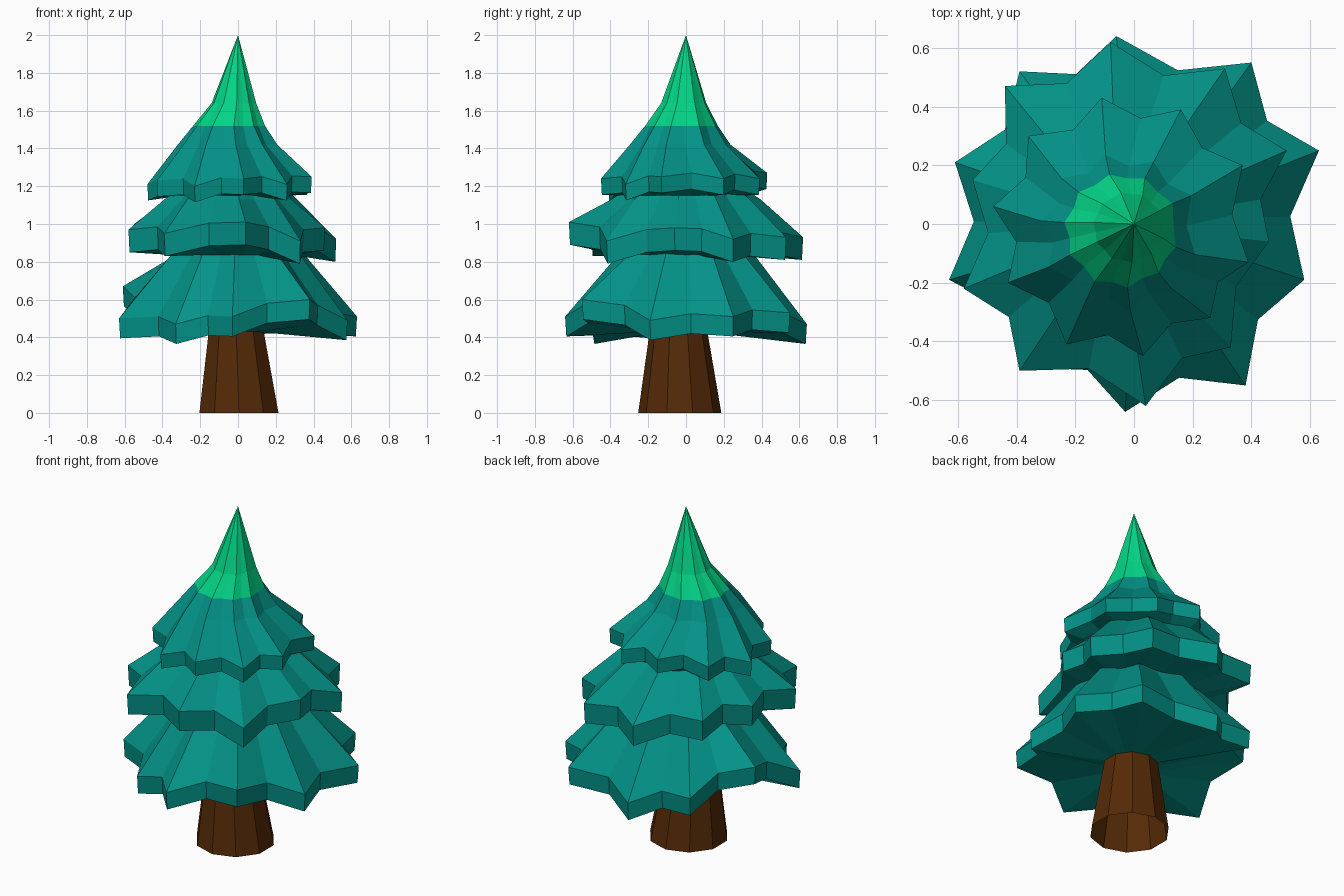
import bpy, math
from mathutils import Vector

if "Cube" in bpy.data.objects:
    bpy.data.objects.remove(bpy.data.objects["Cube"])


def material(name, rgb):
    m = bpy.data.materials.new(name)
    m.diffuse_color = (*rgb, 1)
    m.use_nodes = True
    m.node_tree.nodes["Principled BSDF"].inputs["Base Color"].default_value = m.diffuse_color
    return m


TEAL = material("teal needles", (0.001, 0.29, 0.245))
GREEN = material("bright green tip", (0.001, 0.66, 0.24))
BROWN = material("brown bark", (0.089, 0.023, 0.002))


def loft(name, rings, mats, apex=None, tip_from=None):
    """Skin counter-clockwise rings from bottom to top."""
    n = len(rings[0])
    verts = [p for r in rings for p in r]
    faces, ids = [], []
    for k in range(len(rings) - 1):
        for i in range(n):
            j = (i + 1) % n
            faces.append((k*n + i, k*n + j, (k+1)*n + j, (k+1)*n + i))
            ids.append(1 if tip_from is not None and k >= tip_from else 0)
    if apex:
        verts.append(apex)
        k = (len(rings) - 1) * n
        for i in range(n):
            faces.append((k + i, k + (i + 1) % n, len(verts) - 1))
            ids.append(1)
    me = bpy.data.meshes.new(name)
    me.from_pydata(verts, [], faces)
    for m in mats:
        me.materials.append(m)
    for f, i in zip(me.polygons, ids):
        f.material_index = i
    ob = bpy.data.objects.new(name, me)
    bpy.context.collection.objects.link(ob)
    return ob


def star_rim(tips):
    """Ten drooping branch tips with raised valleys in between."""
    tips = sorted((Vector(t) for t in tips), key=lambda p: math.atan2(p.y, p.x))
    rim = []
    for a, b in zip(tips, tips[1:] + tips[:1]):
        v = (a + b) / 2
        rim += [a, Vector((v.x * 0.88, v.y * 0.88, v.z + 0.025))]
    return rim


def inner(rim, r, z, cx=0, cy=0, star=0.5):
    """Smaller ring following the rim's star shape."""
    mean = sum(p.xy.length for p in rim) / len(rim)
    out = []
    for p in rim:
        d = p.xy.normalized() * r * (1 - star + star * p.xy.length / mean)
        out.append(Vector((d.x + cx, d.y + cy, z)))
    return out


def tier(name, tips, thick, under, tops, apex=None, tip_from=None):
    rim = star_rim(tips)
    low = [Vector((p.x * 0.99, p.y * 0.99, p.z - thick)) for p in rim]
    rings = [inner(rim, *under), low, rim] + [inner(rim, *t) for t in tops]
    mats = [TEAL, GREEN] if apex else [TEAL]
    return loft(name, rings, mats, apex, tip_from=tip_from)


# Trunk: tapered, open-ended ten-sided stump ending at the foliage
def circle(r, z, cx, cy, n=10):
    return [(cx + r * math.cos(2*math.pi*i/n - math.pi/2),
             cy + r * math.sin(2*math.pi*i/n - math.pi/2), z) for i in range(n)]


loft("trunk", [circle(0.22, 0, 0.005, -0.033), circle(0.15, 0.45, -0.01, -0.04)],
     [BROWN])

# Lower branches
tier("lower_branches",
     [(-.06, .64, .47), (.40, .55, .53), (.63, .25, .51), (.58, -.19, .49),
      (.38, -.55, .60), (-.03, -.64, .51), (-.33, -.49, .47), (-.63, -.19, .50),
      (-.61, .21, .67), (-.39, .52, .54)],
     0.105, (0.14, 0.43, -0.01, -0.04), [(0.35, 0.82, 0, 0, .9), (0.31, 0.88)])

# Middle branches
tier("middle_branches",
     [(.52, .25, .92), (.31, .53, .93), (-.08, .62, .93), (-.44, .47, 1.0),
      (-.55, .15, 1.0), (-.58, -.22, .97), (-.39, -.5, .95), (.04, -.62, 1.01),
      (.33, -.42, .91), (.46, -.06, .98)],
     0.12, (0.33, 0.835), [(0.35, 1.13, -.02, 0, .9), (0.30, 1.18, -.02)])

# Upper branches ending in the bright pointed tip
tier("upper_branches",
     [(-.11, .43, 1.27), (.16, .39, 1.24), (.37, .20, 1.24), (.39, -.13, 1.25),
      (.26, -.32, 1.21), (.03, -.45, 1.24), (-.23, -.41, 1.20), (-.43, -.20, 1.23),
      (-.48, .06, 1.21), (-.36, .30, 1.24)],
     0.085, (0.31, 1.15, -.02),
     [(0.25, 1.42, -.03, -.025, .9), (0.187, 1.52, -.035, -.02, .5),
      (0.117, 1.64, -.015, -.01, .4)],
     apex=(0, 0, 2.0), tip_from=4)
